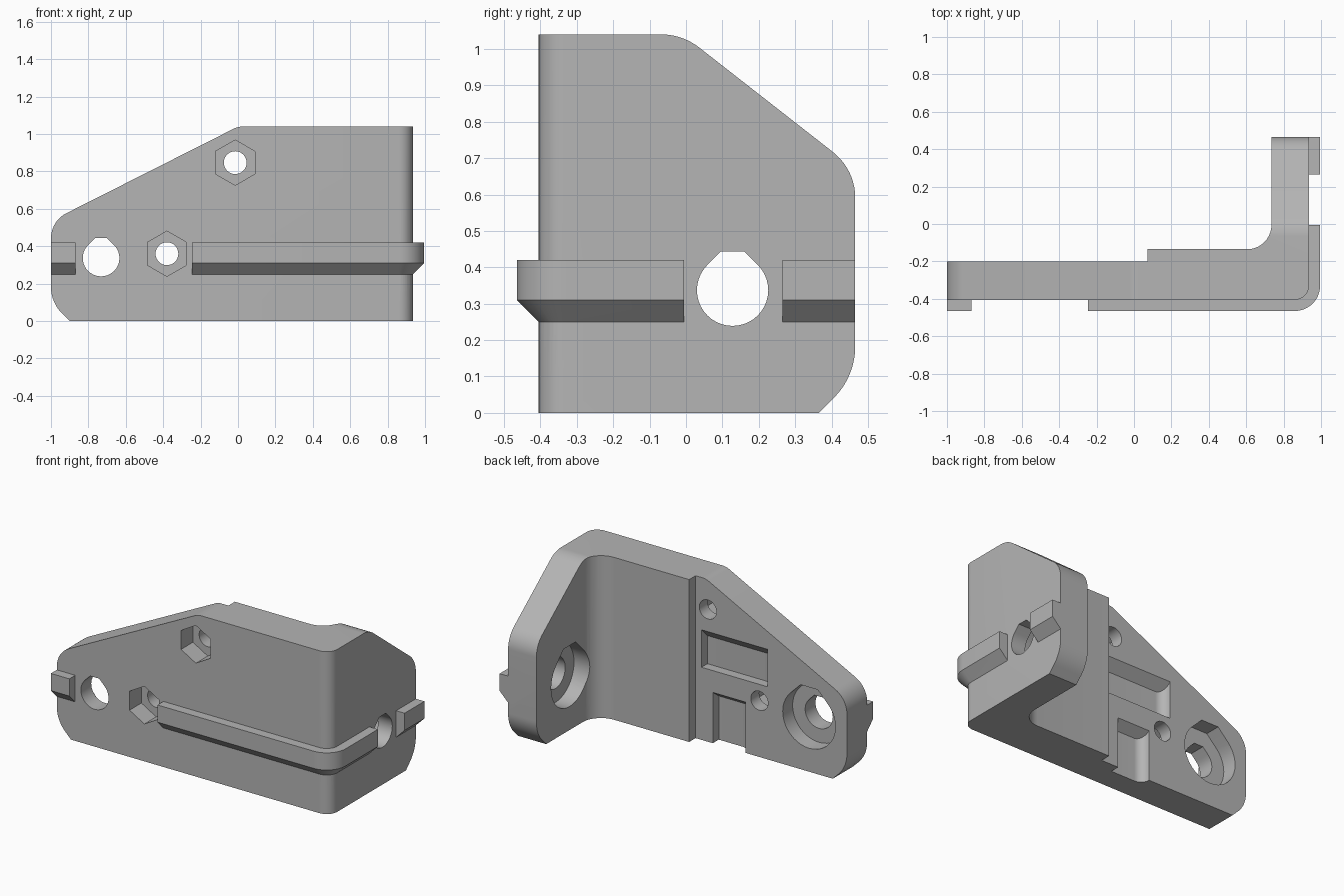
import bpy
import bmesh
from math import cos, sin, pi, tan, radians
from mathutils import Vector

cube = bpy.data.objects.get("Cube")
if cube:
    bpy.data.objects.remove(cube)

grey = bpy.data.materials.new("plain_grey")
grey.use_nodes = True
grey.diffuse_color = (0.46, 0.46, 0.46, 1)
grey.node_tree.nodes["Principled BSDF"].inputs["Base Color"].default_value = (0.46, 0.46, 0.46, 1)


def finish(name, bm):
    bmesh.ops.recalc_face_normals(bm, faces=bm.faces)
    mesh = bpy.data.meshes.new(name)
    bm.to_mesh(mesh)
    bm.free()
    mesh.materials.append(grey)
    ob = bpy.data.objects.new(name, mesh)
    bpy.context.collection.objects.link(ob)
    return ob


def rounded(corners, steps=10):
    """Outline from (u, v, radius) corners."""
    out = []
    for i, (u, v, r) in enumerate(corners):
        p = Vector((u, v))
        if not r:
            out.append(p)
            continue
        a = (Vector(corners[i - 1][:2]) - p).normalized()
        b = (Vector(corners[(i + 1) % len(corners)][:2]) - p).normalized()
        half = a.angle(b) / 2
        centre = p + (a + b).normalized() * r / sin(half)
        s = p + a * r / tan(half) - centre
        e = p + b * r / tan(half) - centre
        total = s.angle(e)
        for k in range(steps + 1):
            t = total * k / steps
            out.append(centre + (s * sin(total - t) + e * sin(t)) / sin(total))
    return out


def prism(name, pts, axis, lo, hi):
    """Extrude a 2D outline along an axis."""
    place = {"x": lambda u, v, w: (w, u, v),
             "y": lambda u, v, w: (u, w, v),
             "z": lambda u, v, w: (u, v, w)}[axis]
    bm = bmesh.new()
    rings = [[bm.verts.new(place(u, v, w)) for u, v in pts] for w in (lo, hi)]
    n = len(pts)
    for ring in rings:
        bm.faces.new(ring)
    for i in range(n):
        j = (i + 1) % n
        bm.faces.new((rings[0][i], rings[0][j], rings[1][j], rings[1][i]))
    return finish(name, bm)


def combine(ob, tool, operation):
    mod = ob.modifiers.new("cut", "BOOLEAN")
    mod.operation = operation
    mod.solver = "EXACT"
    mod.object = tool
    graph = bpy.context.evaluated_depsgraph_get()
    mesh = bpy.data.meshes.new_from_object(ob.evaluated_get(graph))
    ob.modifiers.clear()
    ob.data = mesh
    bpy.data.objects.remove(tool)


def ring(cu, cv, r, n, start=0.0):
    return [(cu + r * cos(start + 2 * pi * k / n), cv + r * sin(start + 2 * pi * k / n)) for k in range(n)]


def teardrop(cu, cv, r):
    """Circle with a flattened 45 degree roof."""
    pts = [(cu + r * cos(radians(d)), cv + r * sin(radians(d))) for d in range(135, 406, 9)]
    top = 1.09 * r
    flat = r * 2 ** 0.5 - top
    return pts + [(cu + flat, cv + top), (cu - flat, cv + top)]


# Bracket body: footprint trimmed by the two wall outlines
F, B, S = -0.405, 0.465, 0.935
body = prism("corner_bracket", rounded([
    (-1, F, 0), (S, F, 0.075), (S, B, 0), (0.735, B, 0),
    (0.735, -0.135, 0.13), (0.072, -0.135, 0), (0.072, -0.2, 0), (-1, -0.2, 0)]), "z", 0, 1.04)
front_outline = rounded([(-0.9, 0, 0), (1.2, -0.0, 0), (1.2, 1.04, 0),
                         (0, 1.04, 0.1), (-1, 0.535, 0.15), (-1, 0.1, 0.2)])
side_outline = rounded([(-0.6, 0, 0), (0.365, 0, 0), (B, 0.1, 0.2), (B, 0.669, 0.16),
                        (-0.01, 1.04, 0.17), (-0.6, 1.04, 0)])
combine(body, prism("front_trim", front_outline, "y", -0.7, 0.7), "INTERSECT")
combine(body, prism("side_trim", side_outline, "x", -1.2, 1.2), "INTERSECT")


# Guide rails: chamfered section swept along the outside of the walls
def rail(name, path):
    bm = bmesh.new()
    section = [(-0.03, 0.25), (0, 0.25), (0.06, 0.31), (0.06, 0.42), (-0.03, 0.42)]
    loops = [[bm.verts.new((x + nx * d, y + ny * d, z)) for d, z in section]
             for x, y, nx, ny in path]
    n = len(section)
    for a, b in zip(loops, loops[1:]):
        for i in range(n):
            j = (i + 1) % n
            bm.faces.new((a[i], a[j], b[j], b[i]))
    bm.faces.new(loops[0])
    bm.faces.new(loops[-1])
    return finish(name, bm)


R = 0.075
corner = []
for k in range(13):
    a = pi / 2 * (k / 12 - 1)
    corner.append((S - R + R * cos(a), F + R + R * sin(a), cos(a), sin(a)))
rails = [
    rail("long_rail", [(-0.245, F, 0, -1)] + corner + [(S, -0.005, 1, 0)]),
    rail("front_rail_end", [(-1, F, 0, -1), (-0.87, F, 0, -1)]),
    rail("side_rail_end", [(S, 0.265, 1, 0), (S, B, 1, 0)]),
]
for r in rails:
    combine(body, r, "UNION")

# Bolt holes with counterbores on the inner faces
cutters = [
    prism("front_bolt_hole", teardrop(-0.732, 0.337, 0.098), "y", -0.6, 0),
    prism("front_counterbore", teardrop(-0.732, 0.337, 0.187), "y", -0.3, 0),
    prism("side_bolt_hole", teardrop(0.128, 0.337, 0.098), "x", 0.6, 1.2),
    prism("side_counterbore", teardrop(0.128, 0.337, 0.187), "x", 0.6, 0.835),
]
# Hexagonal nut recesses and their screw holes
for label, x, z in (("upper", -0.015, 0.847), ("lower", -0.38, 0.36)):
    cutters.append(prism(label + "_screw_hole", ring(x, z, 0.061, 32), "y", -0.6, 0))
    cutters.append(prism(label + "_nut_recess", ring(x, z, 0.121, 6, pi / 2), "y", -0.6, -0.285))


# Back pockets with a sloping roof and one rounded end
def pocket(name, x0, x1, z0, z1, depth, drop):
    floor, mouth = -0.2 - depth, -0.15
    ob = prism(name, rounded([(x0, mouth, 0), (x0, floor, depth), (x1, floor, 0), (x1, mouth, 0)]),
               "z", z0, z1)
    for v in ob.data.vertices:
        if v.co.z > z0 + 0.001:
            v.co.z -= drop * (-0.2 - v.co.y) / depth
    return ob


cutters.append(pocket("upper_pocket", -0.437, 0.03, 0.465, 0.705, 0.06, 0.06))
cutters.append(pocket("lower_pocket", -0.28, -0.05, -0.1, 0.325, 0.06, 0.045))
for c in cutters:
    combine(body, c, "DIFFERENCE")

bpy.context.view_layer.objects.active = body
body.select_set(True)
bpy.ops.object.shade_smooth_by_angle(angle=radians(25))
